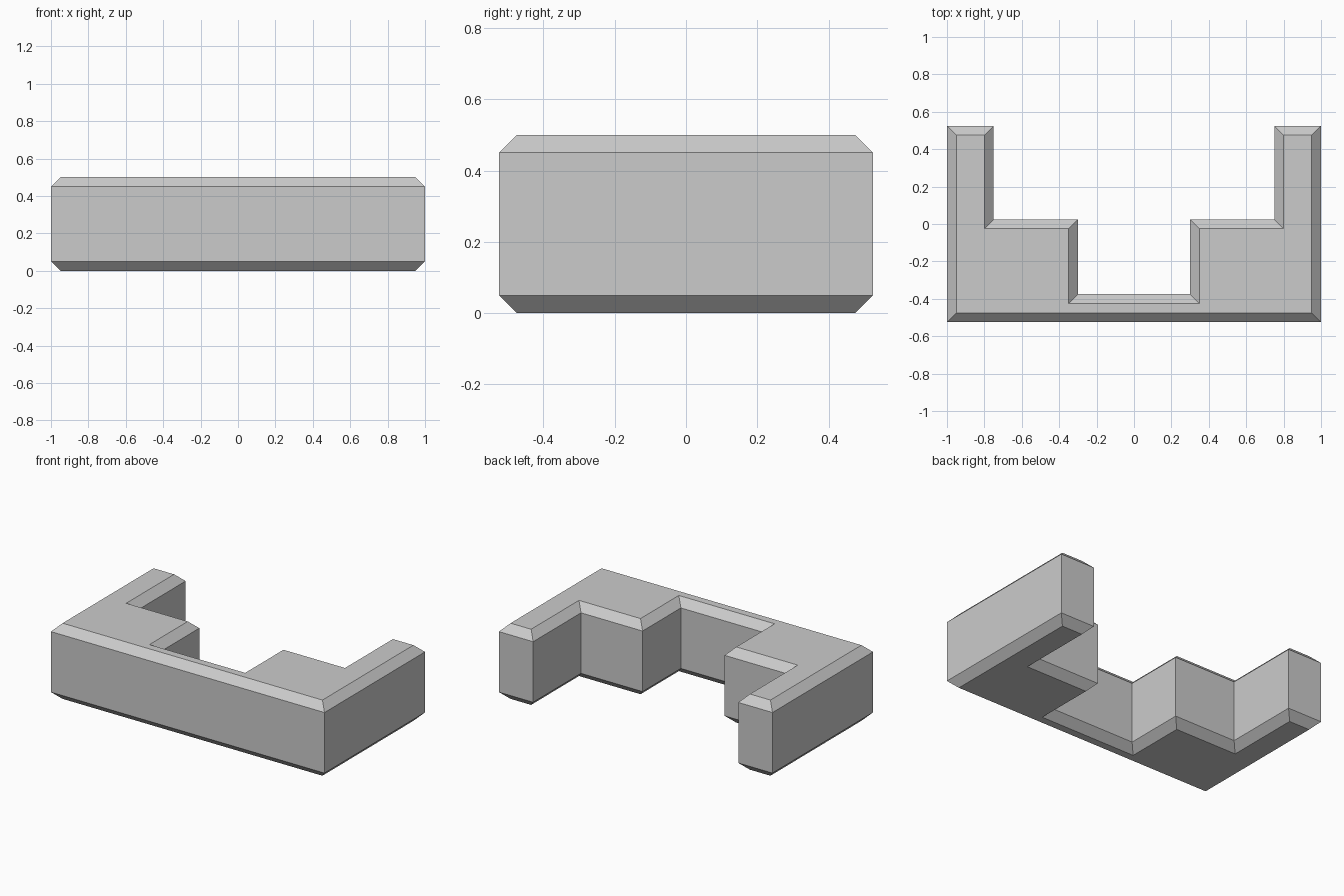
import bpy
import bmesh

cube = bpy.data.objects.get("Cube")
if cube:
    bpy.data.objects.remove(cube, do_unlink=True)

HEIGHT = 0.5
CHAMFER = 0.05

# One colour for the whole block
grey = bpy.data.materials.new("light_grey")
grey.use_nodes = True
grey.diffuse_color = (0.6, 0.6, 0.6, 1)
grey.node_tree.nodes["Principled BSDF"].inputs["Base Color"].default_value = (0.6, 0.6, 0.6, 1)

# Stepped U outline: right half, then mirrored to close the loop
half = [(1, -0.525), (1, 0.525), (0.75, 0.525), (0.75, 0.025), (0.3, 0.025), (0.3, -0.375)]
outline = half + [(-x, y) for x, y in reversed(half)]

# Straight walls between the two chamfers
bm = bmesh.new()
base = bm.faces.new([bm.verts.new((x, y, CHAMFER)) for x, y in outline])
raised = bmesh.ops.extrude_face_region(bm, geom=[base], use_keep_orig=True)["geom"]
top = next(g for g in raised if isinstance(g, bmesh.types.BMFace))
for v in top.verts:
    v.co.z = HEIGHT - CHAMFER
bmesh.ops.recalc_face_normals(bm, faces=bm.faces)

# Chamfer the top and bottom rims
for face, z in ((top, HEIGHT), (base, 0)):
    bmesh.ops.inset_region(bm, faces=[face], thickness=CHAMFER, use_even_offset=True)
    for v in face.verts:
        v.co.z = z
bmesh.ops.recalc_face_normals(bm, faces=bm.faces)

mesh = bpy.data.meshes.new("stepped_u_block")
bm.to_mesh(mesh)
bm.free()
mesh.materials.append(grey)
block = bpy.data.objects.new("stepped_u_block", mesh)
bpy.context.collection.objects.link(block)
